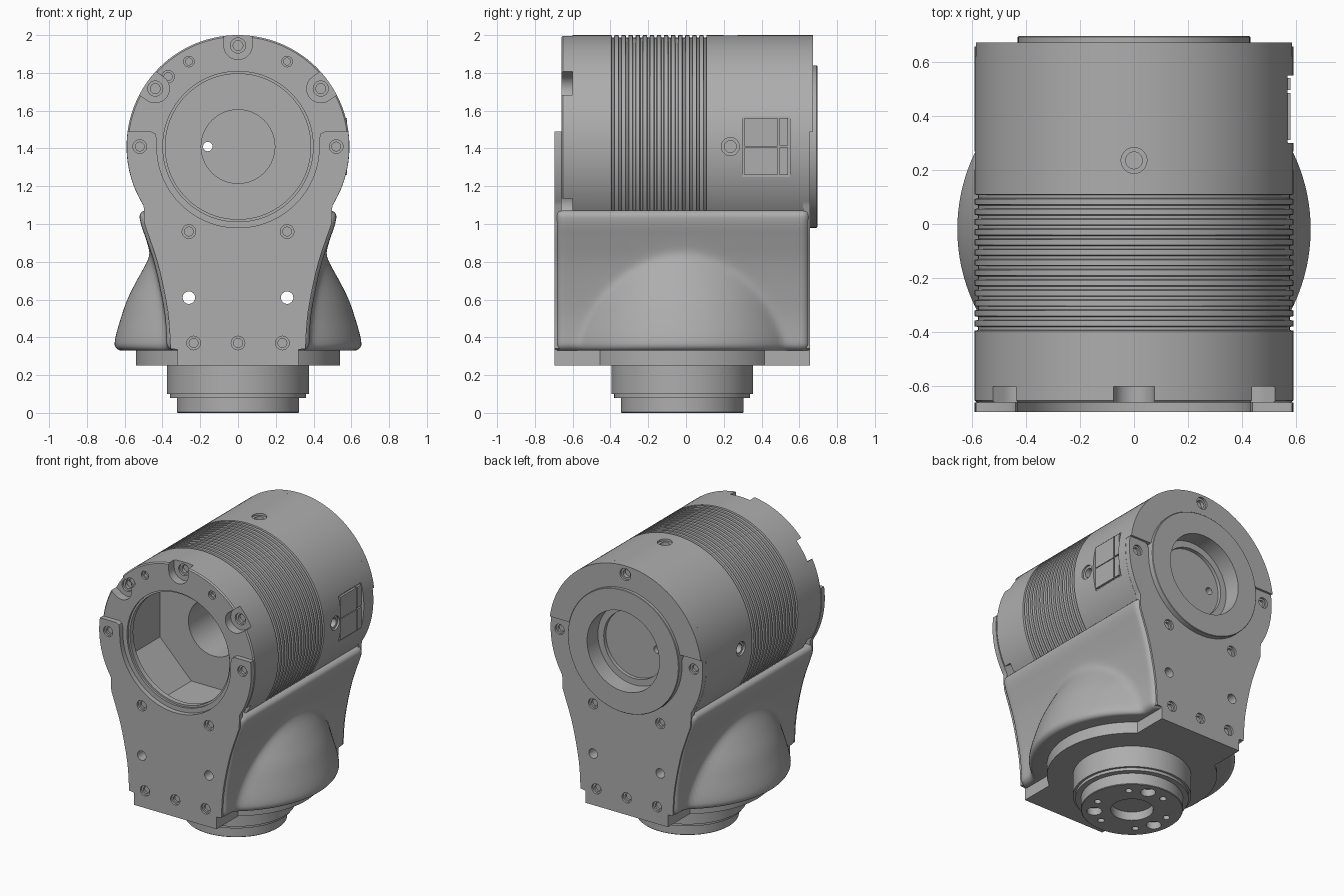
import bpy, bmesh, math
from mathutils import Vector

if "Cube" in bpy.data.objects:
    bpy.data.objects.remove(bpy.data.objects["Cube"])

GREY = (0.42, 0.42, 0.42, 1)
metal = bpy.data.materials.new("grey_metal")
metal.use_nodes = True
metal.diffuse_color = GREY
metal.node_tree.nodes["Principled BSDF"].inputs["Base Color"].default_value = GREY

AXIS = 1.41      # height of the main barrel axis
LOW_Y = -0.02    # y of the lower vertical axis
R = 0.59         # barrel radius
FRONT, BACK = Vector((0, 1, 0)), Vector((0, -1, 0))   # drilling directions


def finish(name, bm):
    bmesh.ops.recalc_face_normals(bm, faces=bm.faces)
    mesh = bpy.data.meshes.new(name)
    bm.to_mesh(mesh)
    bm.free()
    mesh.materials.append(metal)
    ob = bpy.data.objects.new(name, mesh)
    bpy.context.collection.objects.link(ob)
    return ob


def lathe(name, profile, loc=(0, 0, 0), axis=(0, 0, 1), n=96, turn=0.0):
    """Solid of revolution from (radius, height) points with flat ends."""
    bm = bmesh.new()
    rot = Vector(axis).to_track_quat('Z', 'Y').to_matrix()
    rings = []
    for r, h in profile:
        ring = []
        for i in range(n):
            a = math.tau * i / n + turn
            ring.append(bm.verts.new(Vector(loc) + rot @ Vector((r * math.cos(a), r * math.sin(a), h))))
        rings.append(ring)
    for a, b in zip(rings, rings[1:]):
        for i in range(n):
            j = (i + 1) % n
            bm.faces.new((a[i], a[j], b[j], b[i]))
    bm.faces.new(rings[0])
    bm.faces.new(rings[-1])
    return finish(name, bm)


def extrude(name, outline, y0, y1):
    """Extrude an (x, z) outline along y."""
    bm = bmesh.new()
    face = bm.faces.new([bm.verts.new((x, y0, z)) for x, z in outline])
    new = bmesh.ops.extrude_face_region(bm, geom=[face])["geom"]
    bmesh.ops.translate(bm, vec=(0, y1 - y0, 0), verts=[v for v in new if isinstance(v, bmesh.types.BMVert)])
    return finish(name, bm)


def box(name, lo, hi):
    return extrude(name, [(lo[0], lo[2]), (hi[0], lo[2]), (hi[0], hi[2]), (lo[0], hi[2])], lo[1], hi[1])


def cut(target, cutter):
    mod = target.modifiers.new("cut", 'BOOLEAN')
    mod.operation, mod.solver, mod.object = 'DIFFERENCE', 'EXACT', cutter
    bpy.context.view_layer.objects.active = target
    bpy.ops.object.modifier_apply(modifier=mod.name)
    bpy.data.objects.remove(cutter)


def hole(target, loc, axis, r=0.036, depth=0.035):
    """Stepped screw hole starting at loc and going along axis."""
    cut(target, lathe("cutter", [(r, -0.04), (r, 0.015), (r * 0.65, 0.015), (r * 0.65, depth)], loc, axis, 24))


def arc(r, a0, a1, n):
    angles = [math.radians(a0 + (a1 - a0) * i / n) for i in range(n + 1)]
    return [(r * math.cos(a), AXIS + r * math.sin(a)) for a in angles]


def curve(points, t):
    """Smooth interpolation through sorted (t, value) points."""
    def slope(i):
        a, b = points[max(i - 1, 0)], points[min(i + 1, len(points) - 1)]
        return (b[1] - a[1]) / (b[0] - a[0])
    i = max(k for k in range(len(points) - 1) if k == 0 or points[k][0] <= t)
    (t0, v0), (t1, v1) = points[i], points[i + 1]
    w, s = t1 - t0, (t - t0) / (t1 - t0)
    return (v0 * (1 + 2 * s) * (1 - s) ** 2 + slope(i) * w * s * (1 - s) ** 2
            + v1 * s * s * (3 - 2 * s) + slope(i + 1) * w * s * s * (s - 1))


SIDE = [(0.33, 0.375), (0.5, 0.385), (0.65, 0.41), (0.8, 0.445), (0.92, 0.485), (1.0, 0.513), (1.07, 0.525)]
BELL = [(0.33, 0.657), (0.4, 0.648), (0.5, 0.62), (0.6, 0.585), (0.7, 0.535), (0.8, 0.478), (0.9, 0.43), (1.07, 0.36)]

# Barrel housing with cooling grooves
profile = [(R - 0.008, -0.66), (R, -0.652)]
for i in range(14):
    y = -0.395 + i * 0.0375
    profile += [(R, y), (R - 0.013, y + 0.003), (R - 0.013, y + 0.014), (R, y + 0.017)]
profile.append((R, 0.62))
housing = lathe("barrel_housing", profile, (0, 0, AXIS), (0, 1, 0), 128)
# Front bore, faceted chamber, and stepped rear recess
cut(housing, lathe("cutter", [(0.398, -0.7), (0.398, -0.645), (0.385, -0.645), (0.385, -0.6)], (0, 0, AXIS), FRONT))
cut(housing, lathe("cutter", [(0.45, -0.61), (0.45, -0.27)], (0, 0, AXIS), FRONT, 8, math.pi / 8))
cut(housing, lathe("cutter", [(0.195, -0.3), (0.195, 0.45)], (0, 0, AXIS), FRONT, 64))
cut(housing, lathe("cutter", [(0.235, 0.55), (0.235, 0.575), (0.28, 0.575), (0.28, 0.8)], (0, 0, AXIS), FRONT))
cut(housing, lathe("cutter", [(0.025, 0.4), (0.025, 0.6)], (-0.16, 0, AXIS), FRONT, 24))

# Screw pockets around the front rim
for deg in (-35, 35, 90, 145, 215):
    a = math.radians(deg)
    out, side = Vector((math.cos(a), 0, math.sin(a))), Vector((-math.sin(a), 0, math.cos(a)))
    mid = Vector((0, 0, AXIS)) + out * 0.535
    pts = [mid + side * 0.075 + out * 0.1]
    for k in range(13):
        b = math.pi / 2 + math.pi * k / 12
        pts.append(mid + out * 0.075 * math.cos(b) + side * 0.075 * math.sin(b))
    pts.append(mid - side * 0.075 + out * 0.1)
    cut(housing, extrude("cutter", [(p.x, p.z) for p in pts], -0.7, -0.6))
    hole(housing, mid + Vector((0, -0.6, 0)), FRONT, 0.04)
for x in (-0.26, 0.26):
    hole(housing, (x, -0.66, 1.86), FRONT, 0.028)
hole(housing, (-0.37, -0.66, 1.78), FRONT, 0.033, 0.025)

# Radial ports on top and both sides
for d in ((0, 0, 1), (1, 0, 0), (-1, 0, 0)):
    v = Vector(d)
    hole(housing, Vector((0, 0.235, AXIS)) + v * R, -v, 0.048, 0.06)

# Connector panel on the left side
cut(housing, box("cutter", (0.563, 0.3, 1.25), (0.7, 0.55, 1.57)))
for i, (y0, y1, z0, z1) in enumerate([(0.31, 0.485, 1.26, 1.405), (0.31, 0.485, 1.41, 1.56),
                                     (0.495, 0.54, 1.26, 1.405), (0.495, 0.54, 1.415, 1.56)]):
    box("connector_cover_%d" % (i + 1), (0.55, y0, z0), (0.578, y1, z1))

# Front and back plates with ears, and the core between them
sides = [(curve(SIDE, z) - 0.018, z) for z in [1.0 - 0.066 * i for i in range(11)]]
foot = [(0.32, 0.335), (0.32, 0.25)]
ear = [(0.43, 1.45), (0.438, 1.478), (0.46, 1.49)]
half = arc(0.43, -88, 0, 30) + ear + arc(R - 0.001, 7.8, -32, 16) + sides + foot
outline = half + [(-x, z) for x, z in reversed(half)]
core_half = [p for p in sides if p[1] < 0.95] + foot
core = extrude("lower_core", core_half + [(-x, z) for x, z in reversed(core_half)], -0.66, 0.62)
plates = [(extrude("front_plate", outline, -0.695, -0.66), -0.695, FRONT),
          (extrude("back_plate", outline, 0.62, 0.657), 0.657, BACK)]
for plate, y, d in plates:
    for x, z in [(0.52, 1.41), (0.26, 0.96), (0.235, 0.37)]:
        for s in (-1, 1):
            hole(plate, (s * x, y, z), d, 0.036, 0.03)
    hole(plate, (0, y, 0.37), d, 0.036, 0.03)
for part in [core] + [p[0] for p in plates]:
    for x in (-0.26, 0.26):
        cut(part, lathe("cutter", [(0.033, -0.8), (0.033, 0.8)], (x, 0, 0.61), FRONT, 24))

# Rear cover above the ears, and the raised rear ring
cover = arc(R, 7.8, 172.2, 64) + [(-0.425, 1.49)] + arc(0.42, 168, 12, 48) + [(0.425, 1.49)]
rear_cover = extrude("rear_cover", cover, 0.62, 0.672)
hole(rear_cover, (0, 0.672, 1.94), BACK, 0.042, 0.04)
ring = lathe("rear_ring", [(0.43, 0.62), (0.43, 0.692), (0.427, 0.695)], (0, 0, AXIS), FRONT)
cut(ring, lathe("cutter", [(0.28, 0.5), (0.28, 0.8)], (0, 0, AXIS), FRONT))

# Side shrouds: a concave wall blended into a bell, with rounded borders
Y0, Y1, Z0, Z1, ROUND = -0.687, 0.652, 0.33, 1.072, 0.04


def spaced(lo, hi, n):
    rim = [ROUND * (1 - math.cos(math.pi / 2 * i / 5)) for i in range(5)]
    inner = [lo + ROUND + (hi - lo - 2 * ROUND) * i / n for i in range(n + 1)]
    return [lo + d for d in rim] + inner + [hi - d for d in reversed(rim)]


def drop(v, lo, hi):
    d = ROUND - min(v - lo, hi - v, ROUND)
    return ROUND - math.sqrt(max(ROUND ** 2 - d * d, 0))


def shroud_x(y, z):
    wall = curve(SIDE, z)
    bell = math.sqrt(max(curve(BELL, z) ** 2 - (y - LOW_Y) ** 2, 0))
    blend = (wall + bell + math.sqrt((wall - bell) ** 2 + 0.0006)) / 2
    return blend - drop(y, Y0, Y1) - drop(z, Z0, Z1)


ys, zs = spaced(Y0, Y1, 60), spaced(Z0, Z1, 36)
bm = bmesh.new()
grid = [[bm.verts.new((shroud_x(y, z), y, z)) for z in zs] for y in ys]
for a, b in zip(grid, grid[1:]):
    for i in range(len(zs) - 1):
        bm.faces.new((a[i], b[i], b[i + 1], a[i + 1]))
rim = bmesh.ops.extrude_edge_only(bm, edges=[e for e in bm.edges if e.is_boundary])["geom"]
for v in rim:
    if isinstance(v, bmesh.types.BMVert):
        v.co.x = 0.31
shroud = finish("side_shrouds", bm)
shroud.modifiers.new("mirror", 'MIRROR')

# Base disc, neck and output flange
lathe("base_disc", [(0.54, 0.25), (0.54, 0.345)], (0, LOW_Y, 0))
lathe("neck", [(0.36, 0.08), (0.36, 0.1), (0.375, 0.1), (0.375, 0.26)], (0, LOW_Y, 0))
flange = lathe("output_flange", [(0.32, 0), (0.324, 0.004), (0.324, 0.08)], (0, LOW_Y, 0))
cut(flange, lathe("cutter", [(0.135, -0.1), (0.135, 0.06)], (0, LOW_Y, 0), n=48))
for first, step, r in ((75, 120, 0.048), (45, 60, 0.022)):
    for deg in range(first, first + 360, step):
        a = math.radians(deg)
        loc = (0.24 * math.cos(a), LOW_Y + 0.24 * math.sin(a), 0)
        cut(flange, lathe("cutter", [(r, -0.1), (r, 0.05)], loc, n=24))

# Smooth shading with sharp edges kept
bpy.ops.object.select_all(action='DESELECT')
for ob in bpy.context.collection.objects:
    if ob.type == 'MESH' and metal.name in ob.data.materials:
        ob.select_set(True)
        bpy.context.view_layer.objects.active = ob
bpy.ops.object.shade_smooth_by_angle(angle=math.radians(30))
